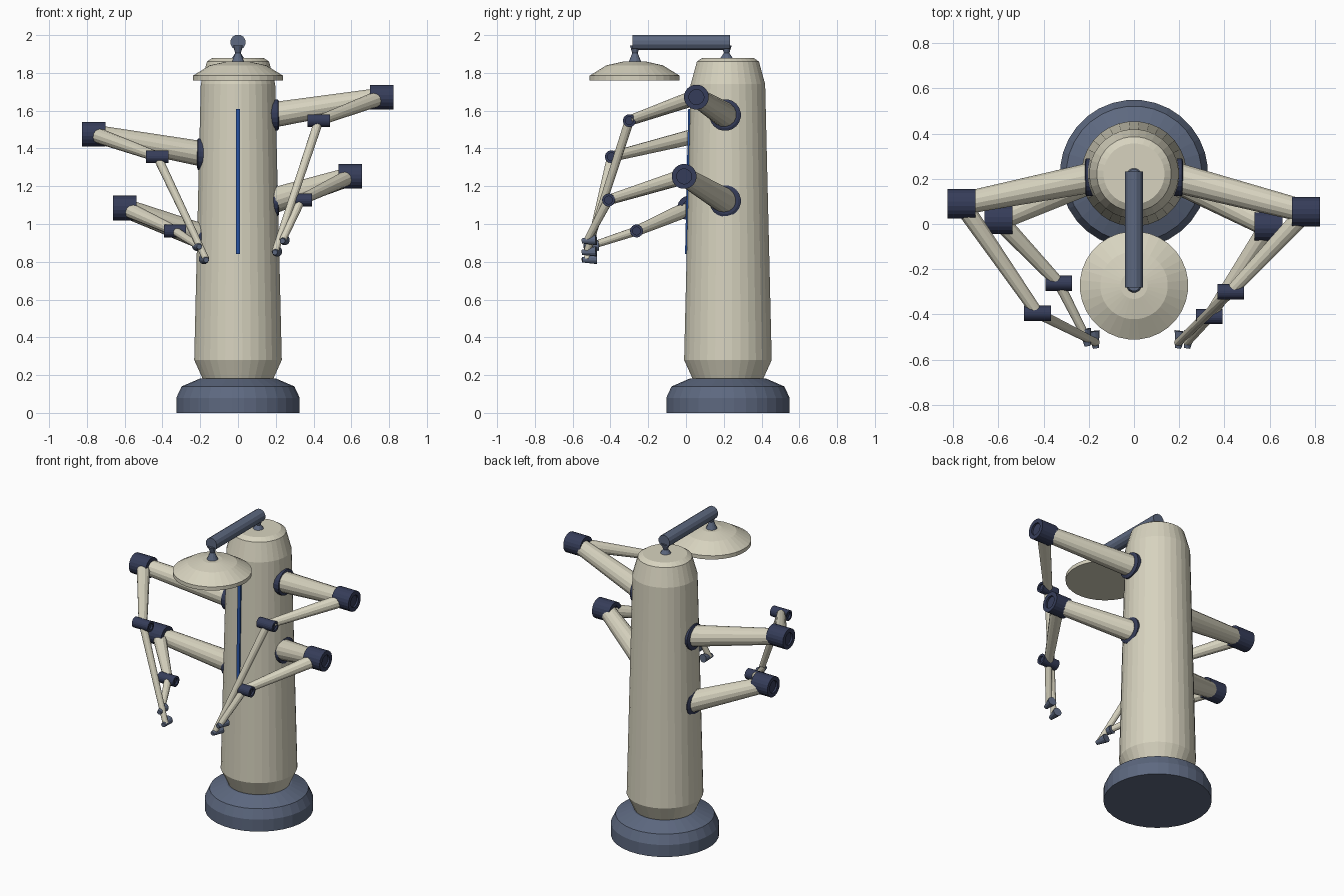
import bpy
import bmesh
import math
from mathutils import Vector

cube = bpy.data.objects.get("Cube")
if cube:
    bpy.data.objects.remove(cube, do_unlink=True)


def material(name, r, g, b):
    m = bpy.data.materials.new(name)
    m.use_nodes = True
    m.diffuse_color = (r, g, b, 1)
    m.node_tree.nodes["Principled BSDF"].inputs["Base Color"].default_value = (r, g, b, 1)
    return m


CREAM = material("cream shell", 0.68, 0.65, 0.52)
SLATE = material("slate metal", 0.11, 0.14, 0.215)
NAVY = material("navy joint", 0.036, 0.046, 0.10)
BLUE = material("blue light", 0.02, 0.085, 0.36)


def finish(name, bm, mat):
    bmesh.ops.recalc_face_normals(bm, faces=bm.faces)
    mesh = bpy.data.meshes.new(name)
    bm.to_mesh(mesh)
    bm.free()
    mesh.materials.append(mat)
    obj = bpy.data.objects.new(name, mesh)
    bpy.context.collection.objects.link(obj)
    return obj


def lathe(name, profile, origin, axis, mat, sides=16):
    """Turn (radius, height) pairs around an axis and cap both ends."""
    bm = bmesh.new()
    turn = Vector(axis).to_track_quat("Z", "Y")
    rings = []
    for r, h in profile:
        ring = []
        for i in range(sides):
            a = math.tau * (i + 0.5) / sides
            p = Vector((r * math.cos(a), r * math.sin(a), h))
            ring.append(bm.verts.new(Vector(origin) + turn @ p))
        rings.append(ring)
    for low, high in zip(rings, rings[1:]):
        for i in range(sides):
            j = (i + 1) % sides
            bm.faces.new((low[i], low[j], high[j], high[i]))
    bm.faces.new(rings[0])
    bm.faces.new(rings[-1])
    return finish(name, bm, mat)


def link(name, start, end, r0, r1, mat=CREAM, sides=12):
    d = Vector(end) - Vector(start)
    return lathe(name, [(r0, 0), (r1, d.length)], start, d, mat, sides)


UP = (0, 0, 1)
COLUMN = (0, 0.222, 0)

# Pedestal and tapered column
lathe("base", [(0.328, 0), (0.328, 0.08), (0.3, 0.14), (0.2, 0.183)], COLUMN, UP, SLATE, 32)
lathe("column", [(0.183, 0.17), (0.233, 0.28), (0.198, 1.74), (0.165, 1.86), (0.135, 1.88)],
      COLUMN, UP, CREAM, 32)

# Narrow light strip following the slope of the column front
strip = bmesh.new()
bmesh.ops.create_cube(strip, size=1)
for v in strip.verts:
    top = v.co.z > 0
    front = 0.012 if top else -0.005
    v.co = (v.co.x * 0.022, front + (v.co.y + 0.5) * 0.025, 1.61 if top else 0.84)
finish("light_strip", strip, BLUE)

# Overhead dish hanging from a bar
DISH = (0, -0.272, 0)
lathe("dish", [(0.24, 1.76), (0.24, 1.785), (0.15, 1.84), (0.06, 1.86)], DISH, UP, CREAM, 32)
link("overhead_bar", (0, -0.282, 1.962), (0, 0.232, 1.962), 0.041, 0.041, SLATE, 12)
for name, y, low in (("dish_stem", -0.27, 1.855), ("column_stem", 0.215, 1.875)):
    lathe(name, [(0.036, low), (0.015, 1.905), (0.028, 1.945)], (0, y, 0), UP, SLATE, 12)


def drum(name, centre, r, half, mat):
    """Joint drum along x with recessed ends."""
    inner, depth = r * 0.6, half * 0.8
    lathe(name, [(inner, -depth), (inner, -half), (r, -half), (r, half), (inner, half), (inner, depth)],
          centre, (1, 0, 0), mat, 20)


def arm(name, shoulder_z, elbow, wrist, tip):
    side = math.copysign(1, elbow[0])
    shoulder = Vector((0.18 * side, 0.207, shoulder_z))
    lathe(name + "_shoulder_ring", [(0.084, 0), (0.084, 0.04), (0.07, 0.046)],
          (0.172 * side, 0.207, shoulder_z), (side, 0, 0), NAVY, 20)
    link(name + "_upper_link", shoulder, elbow, 0.068, 0.05, sides=16)
    drum(name + "_elbow", elbow, 0.066, 0.062, NAVY)
    link(name + "_middle_link", elbow, wrist, 0.042, 0.027)
    drum(name + "_wrist", wrist, 0.034, 0.059, NAVY)
    link(name + "_forearm", wrist, tip, 0.024, 0.018)
    # Tool nozzle across the forearm end
    x, y, z = tip
    link(name + "_tool", (x + 0.012 * side, y + 0.05, z + 0.005), (x, y - 0.025, z), 0.028, 0.014, SLATE)


# Four jointed arms, each in its own pose
arm("left_high_arm", 1.577, (0.762, 0.055, 1.672), (0.428, -0.3, 1.547), (0.195, -0.525, 0.85))
arm("left_low_arm", 1.122, (0.595, -0.01, 1.252), (0.333, -0.41, 1.127), (0.235, -0.525, 0.91))
arm("right_high_arm", 1.37, (-0.763, 0.09, 1.476), (-0.427, -0.395, 1.356), (-0.168, -0.525, 0.81))
arm("right_low_arm", 0.93, (-0.6, 0.02, 1.085), (-0.333, -0.262, 0.963), (-0.205, -0.515, 0.88))
